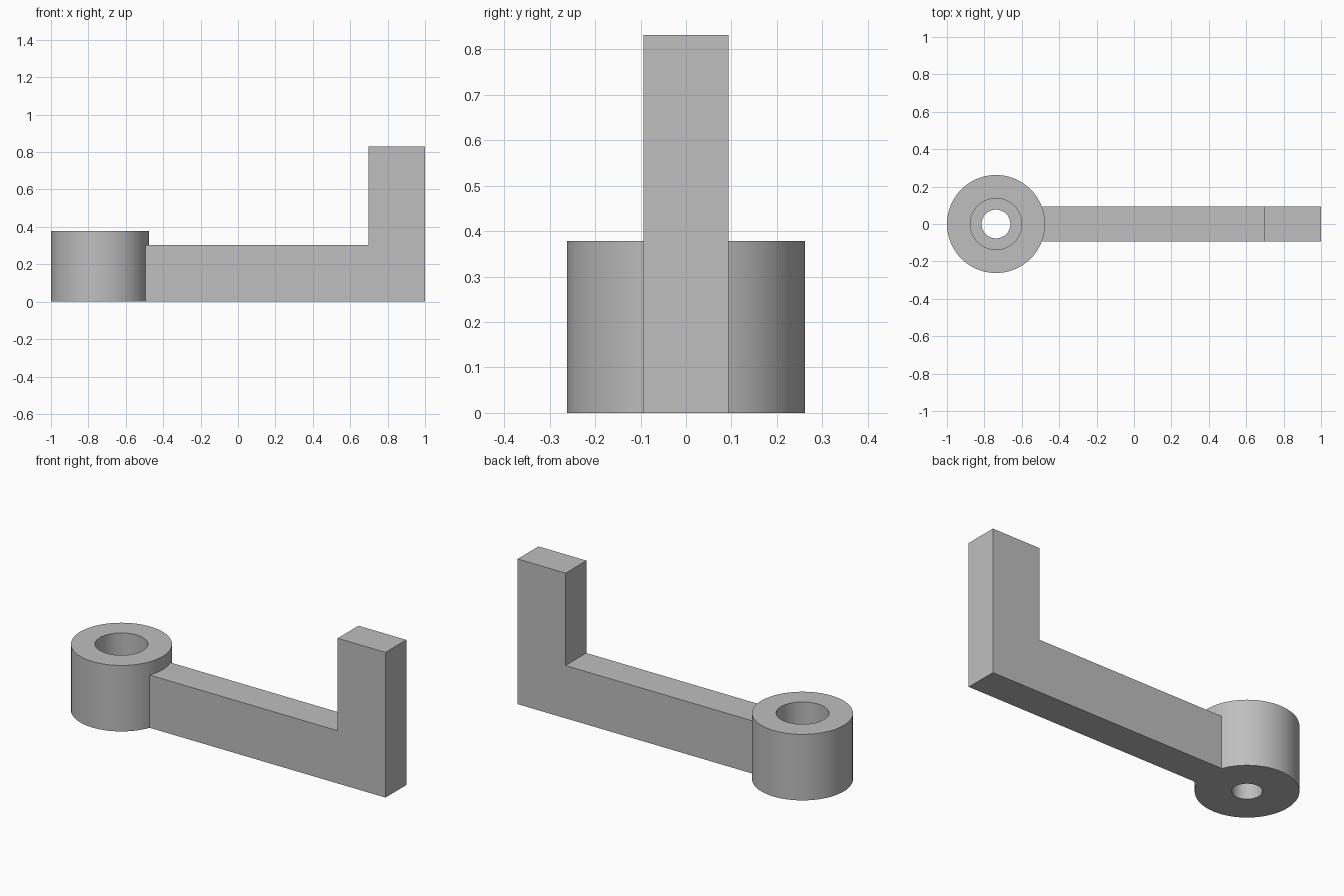
import bpy
import bmesh
from math import cos, sin, tau, radians

cube = bpy.data.objects.get("Cube")
if cube:
    bpy.data.objects.remove(cube, do_unlink=True)

BOSS_X = -0.738
SEGMENTS = 72

grey = bpy.data.materials.new("plain_grey")
grey.use_nodes = True
colour = (0.52, 0.52, 0.52, 1)
grey.diffuse_color = colour
grey.node_tree.nodes["Principled BSDF"].inputs["Base Color"].default_value = colour


def finish(bm, name):
    bmesh.ops.recalc_face_normals(bm, faces=bm.faces)
    mesh = bpy.data.meshes.new(name)
    bm.to_mesh(mesh)
    bm.free()
    mesh.materials.append(grey)
    obj = bpy.data.objects.new(name, mesh)
    bpy.context.collection.objects.link(obj)
    return obj


def lathe(name, profile, x):
    """Spin a closed (radius, z) profile around a vertical axis."""
    bm = bmesh.new()
    rings = []
    for i in range(SEGMENTS):
        a = tau * i / SEGMENTS
        rings.append([bm.verts.new((x + r * cos(a), r * sin(a), z)) for r, z in profile])
    n = len(profile)
    for i, ring in enumerate(rings):
        following = rings[(i + 1) % SEGMENTS]
        for j in range(n):
            k = (j + 1) % n
            bm.faces.new((ring[j], following[j], following[k], ring[k]))
    return finish(bm, name)


def extrude_profile(name, profile, half_width):
    """Extrude a closed (x, z) outline across the y axis."""
    bm = bmesh.new()
    face = bm.faces.new([bm.verts.new((x, -half_width, z)) for x, z in profile])
    result = bmesh.ops.extrude_face_region(bm, geom=[face])
    verts = [v for v in result["geom"] if isinstance(v, bmesh.types.BMVert)]
    bmesh.ops.translate(bm, verts=verts, vec=(0, 2 * half_width, 0))
    return finish(bm, name)


# Round boss with a through hole and a wider counterbore from the top
boss = lathe("boss_with_arm", [
    (0.077, 0), (0.262, 0), (0.262, 0.378),
    (0.137, 0.378), (0.137, 0.17), (0.077, 0.17),
], BOSS_X)

# L-shaped arm: horizontal bar with an upright end, rooted inside the boss wall
arm = extrude_profile("arm", [
    (-0.55, 0), (1, 0), (1, 0.831), (0.697, 0.831), (0.697, 0.302), (-0.55, 0.302),
], 0.094)

# Fuse the arm into the boss
union = boss.modifiers.new("fuse_arm", "BOOLEAN")
union.operation = "UNION"
union.solver = "EXACT"
union.object = arm
bpy.ops.object.select_all(action="DESELECT")
bpy.context.view_layer.objects.active = boss
boss.select_set(True)
bpy.ops.object.modifier_apply(modifier=union.name)
bpy.data.objects.remove(arm, do_unlink=True)

# Smooth round walls, crisp edges
bpy.ops.object.shade_smooth_by_angle(angle=radians(30))
